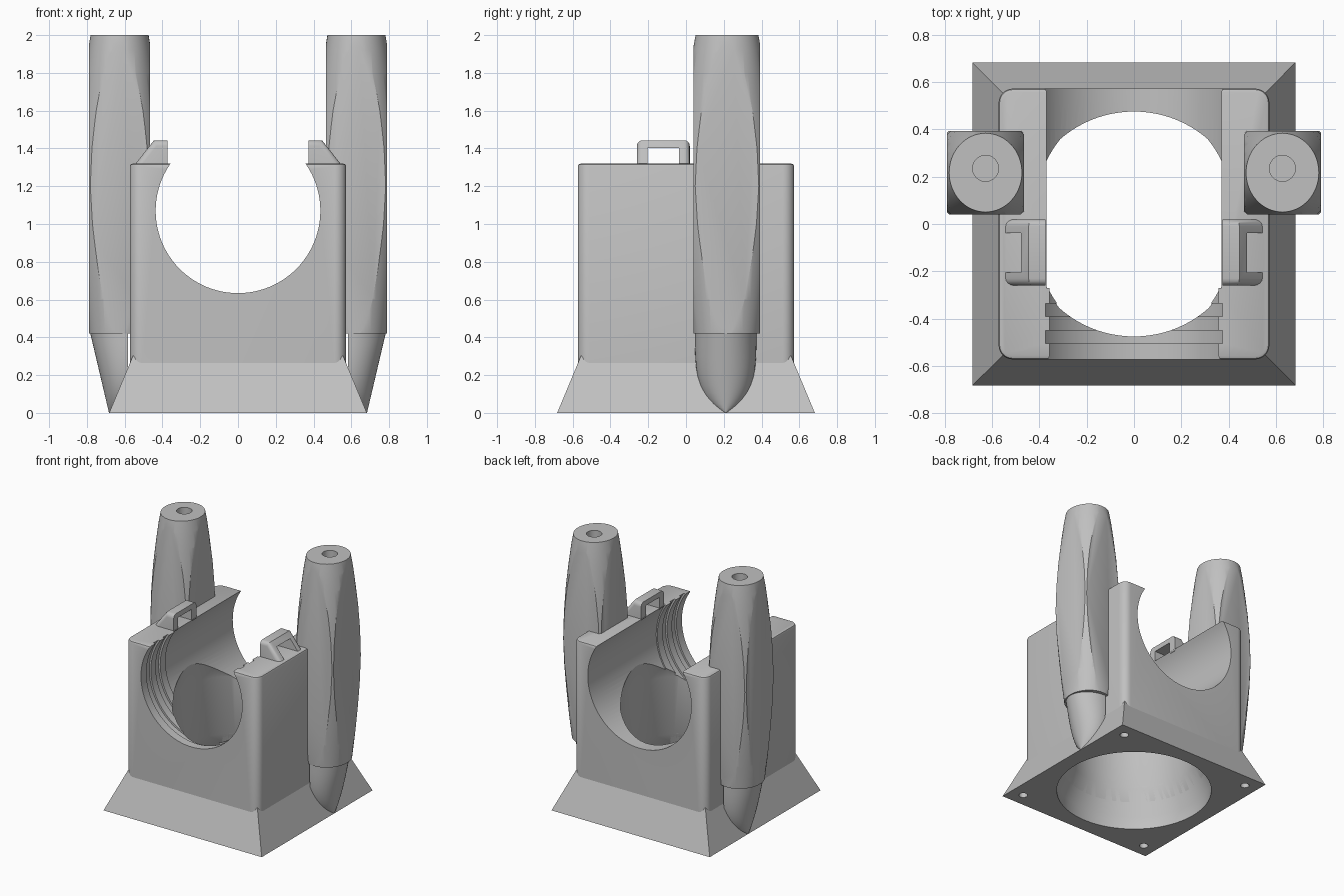
import bpy, bmesh, math
from mathutils import Matrix

if "Cube" in bpy.data.objects:
    bpy.data.objects.remove(bpy.data.objects["Cube"], do_unlink=True)

grey = bpy.data.materials.new("plain_grey")
grey.use_nodes = True
grey.diffuse_color = (0.53, 0.53, 0.53, 1)
grey.node_tree.nodes["Principled BSDF"].inputs["Base Color"].default_value = grey.diffuse_color


def finish(name, bm):
    bmesh.ops.recalc_face_normals(bm, faces=bm.faces)
    mesh = bpy.data.meshes.new(name)
    bm.to_mesh(mesh)
    bm.free()
    mesh.materials.append(grey)
    obj = bpy.data.objects.new(name, mesh)
    bpy.context.collection.objects.link(obj)
    return obj


def loft(name, rings, matrix=None):
    """Skin a list of equal-length closed rings and cap both ends."""
    bm = bmesh.new()
    loops = [[bm.verts.new(p) for p in ring] for ring in rings]
    n = len(loops[0])
    for a, b in zip(loops, loops[1:]):
        for i in range(n):
            j = (i + 1) % n
            bm.faces.new((a[i], a[j], b[j], b[i]))
    bm.faces.new(loops[0])
    bm.faces.new(loops[-1])
    if matrix:
        bm.transform(matrix)
    return finish(name, bm)


def lathe(name, profile, n=64, matrix=None):
    turn = [2 * math.pi * i / n for i in range(n)]
    return loft(name, [[(r * math.cos(a), r * math.sin(a), z) for a in turn]
                       for r, z in profile], matrix)


def box(name, x0, x1, y0, y1, z0, z1):
    return loft(name, [[(x0, y0, z), (x1, y0, z), (x1, y1, z), (x0, y1, z)]
                       for z in (z0, z1)])


def bevel(obj, width, segments, rule):
    bm = bmesh.new()
    bm.from_mesh(obj.data)
    edges = [e for e in bm.edges if rule(e.verts[0].co, e.verts[1].co)]
    bmesh.ops.bevel(bm, geom=edges, offset=width, segments=segments,
                    profile=0.5, affect='EDGES')
    bm.to_mesh(obj.data)
    bm.free()


def boolean(obj, cutter, operation='DIFFERENCE'):
    mod = obj.modifiers.new("cut", 'BOOLEAN')
    mod.operation, mod.solver, mod.object = operation, 'EXACT', cutter
    bpy.context.view_layer.update()
    result = bpy.data.meshes.new_from_object(
        obj.evaluated_get(bpy.context.evaluated_depsgraph_get()))
    obj.modifiers.clear()
    obj.data = result


def discard(*objs):
    for o in objs:
        bpy.data.objects.remove(o, do_unlink=True)


def smooth(obj, angle=30):
    bpy.ops.object.select_all(action='DESELECT')
    obj.select_set(True)
    bpy.context.view_layer.objects.active = obj
    bpy.ops.object.shade_smooth_by_angle(angle=math.radians(angle))


# Housing block with rounded corners, and flared foot
body = box("housing", -0.572, 0.572, -0.572, 0.572, 0.2, 1.32)
bevel(body, 0.06, 6, lambda a, b: abs(a.z - b.z) > 0.5)
bevel(body, 0.015, 2, lambda a, b: min(a.z, b.z) > 1.31)
foot = loft("flared_foot", [[(-h, -h, z), (h, -h, z), (h, h, z), (-h, h, z)]
                            for h, z in ((0.682, 0), (0.555, 0.305))])

# Cross bore with two ring grooves near the front
small, groove, wide = 0.436, 0.45, 0.446
bore_profile = [(small, -0.8)]
for start in (-0.505, -0.39):
    end = start + 0.055
    bore_profile += [(small, start), (groove, start), (groove, end), (small, end)]
bore_profile += [(small, -0.27), (wide, -0.27), (wide, 0.8)]
bore = lathe("bore_cutter", bore_profile, 96,
             Matrix.Translation((0, 0, 1.07)) @ Matrix.Rotation(-math.pi / 2, 4, 'X'))

# Vertical shaft that widens into a round inlet below
shaft = lathe("shaft_cutter", [(0.565, -0.1), (0.565, 0.1), (0.475, 0.3),
                               (0.475, 0.75), (0.42, 0.95)], 96)
for part in (body, foot):
    boolean(part, shaft)
boolean(body, bore)
discard(bore, shaft)

# Screw holes in the foot corners
for sx in (1, -1):
    for sy in (1, -1):
        drill = lathe("drill", [(0.032, -0.1), (0.032, 0.16)], 20,
                      Matrix.Translation((0.575 * sx, 0.575 * sy, 0)))
        boolean(foot, drill)
        discard(drill)
smooth(body)
smooth(foot)

PY = 0.217
for s, side in ((1, "left"), (-1, "right")):
    # Barrel-shaped column trimmed flat on four sides
    place = Matrix.Translation((0.627 * s, PY, 0)) @ Matrix.Diagonal((0.96, 1.04, 1, 1))
    column = lathe(side + "_column",
                   [(0.17, 0.42), (0.191, 0.6), (0.21, 0.8), (0.226, 1.0), (0.234, 1.2),
                    (0.228, 1.4), (0.213, 1.6), (0.19, 1.8), (0.174, 1.92), (0.16, 2.0)],
                   64, place)
    trim = box("trim", 0.627 * s - 0.162, 0.627 * s + 0.162, PY - 0.176, PY + 0.176, 0.3, 2.1)
    hole = lathe("hole", [(0.055, 1.8), (0.055, 2.1)], 32,
                 Matrix.Translation((0.627 * s, 0.235, 0)))
    boolean(column, trim, 'INTERSECT')
    boolean(column, hole)
    discard(trim, hole)
    smooth(column)

    # Rounded nose tapering down to the foot edge
    rings = []
    for i in range(13):
        t = max(0.004, (i / 12) ** 2)
        half = 0.163 * math.sqrt(1 - (1 - t) ** 3)
        reach = 0.1 + 0.1 * t
        arc = [math.pi * (k / 24 - 0.5) for k in range(25)]
        rings.append([(s * (0.583 + reach * math.cos(a)), 0.21 + half * math.sin(a), 0.425 * t)
                      for a in arc])
    smooth(loft(side + "_column_nose", rings))

    # Sloped strap loop on the top edge
    section = [(0.373, 1.31), (0.373, 1.443), (0.445, 1.443), (0.55, 1.31)]
    loop = loft(side + "_strap_loop", [[(s * x, y, z) for x, z in section]
                                       for y in (-0.26, 0.02)])
    bevel(loop, 0.03, 4, lambda a, b: abs(a.y - b.y) < 0.01 and max(a.z, b.z) > 1.4
          and abs(a.x) + abs(b.x) > 0.8)
    slot = box("slot", 0.2 * s, 0.8 * s, -0.205, -0.038, 1.2, 1.403)
    boolean(loop, slot)
    discard(slot)
    smooth(loop)
